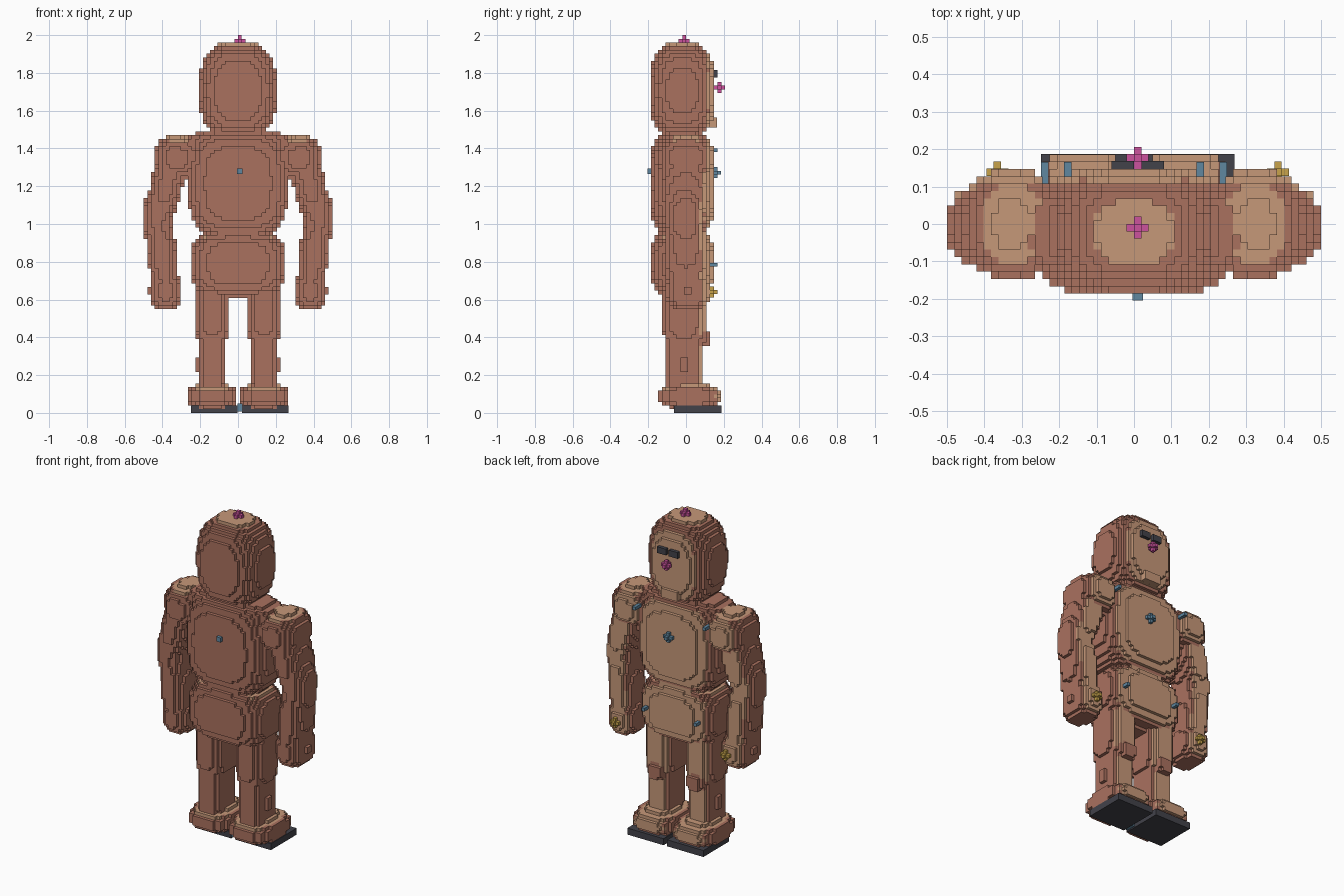
import bpy, bmesh, math
from mathutils import Vector

if "Cube" in bpy.data.objects:
    bpy.data.objects.remove(bpy.data.objects["Cube"], do_unlink=True)

V = 2 / 102  # block size
H = V / 2


def srgb(*c):
    return tuple(((x / 255 + 0.055) / 1.055) ** 2.4 for x in c) + (1.0,)


def material(name, col):
    m = bpy.data.materials.new(name)
    m.use_nodes = True
    m.diffuse_color = col
    b = m.node_tree.nodes["Principled BSDF"]
    b.inputs["Base Color"].default_value = col
    b.inputs["Roughness"].default_value = 0.8
    return m


MATS = {
    "brown": material("reddish brown", srgb(170, 113, 95)),
    "tan": material("light tan", srgb(198, 152, 121)),
    "dark": material("charcoal", srgb(66, 66, 74)),
    "blue": material("steel blue", srgb(96, 135, 160)),
    "pink": material("magenta", srgb(204, 82, 157)),
    "gold": material("ochre yellow", srgb(200, 164, 75)),
}


def add_object(name, bm, colours):
    mesh = bpy.data.meshes.new(name)
    bm.to_mesh(mesh)
    bm.free()
    for c in colours:
        mesh.materials.append(MATS[c])
    bpy.context.scene.collection.objects.link(bpy.data.objects.new(name, mesh))


# Ornaments: plain boxes, or three crossed bars
def bars(name, colour, centre, sizes):
    bm = bmesh.new()
    for size in sizes:
        new = bmesh.ops.create_cube(bm, size=1)["verts"]
        bmesh.ops.scale(bm, vec=size, verts=new)
        bmesh.ops.translate(bm, vec=centre, verts=new)
    add_object(name, bm, [colour])


def box(name, colour, lo, hi):
    lo, hi = Vector(lo), Vector(hi)
    bars(name, colour, (lo + hi) / 2, [hi - lo])


def cross(name, colour, centre):
    bars(name, colour, centre, [(3 * V, V, V), (V, 3 * V, V), (V, V, 3 * V)])


# Fur parts: rounded solids filled with blocks
def blob(c, r, p=3.0, lean=0.0):
    """Rounded solid; p sets how boxy it is, lean shifts x with height."""
    c, r = Vector(c), Vector(r)

    def normal_inside(q):
        d = q - c
        d.x -= lean * d.z
        u = [d[i] / r[i] for i in range(3)]
        if sum(abs(a) ** p for a in u) > 1:
            return None
        n = Vector([math.copysign(abs(u[i]) ** (p - 1) / r[i], u[i]) for i in range(3)])
        n.z -= lean * n.x
        return n.normalized()
    e = Vector((r.x + abs(lean) * r.z, r.y, r.z))
    return c - e, c + e, normal_inside


def cell_centre(i, j, k):
    return Vector((i * V, j * V, k * V + H))


PARTS = []   # (name, cells)
TAKEN = {}   # occupied cell -> colour


def part(name, shapes, front=0.68, top=0.82):
    """Blocks turn tan where the surface faces the face side or up beyond the limits."""
    cells = []
    for lo, hi, normal_inside in shapes:
        rng = [range(math.floor(lo[a] / V) - 1, math.ceil(hi[a] / V) + 2) for a in range(3)]
        for i in rng[0]:
            for j in rng[1]:
                for k in rng[2]:
                    if (i, j, k) in TAKEN:
                        continue
                    n = normal_inside(cell_centre(i, j, k))
                    if n is None:
                        continue
                    TAKEN[i, j, k] = "tan" if n.y > front or n.z > top else "brown"
                    cells.append((i, j, k))
    PARTS.append((name, cells))


SIDES = (("left", 1), ("right", -1))
ALL_BROWN = (2, 2)

# Crosses and studs, set half a block off centre
cross("crown_ornament", "pink", (H, -H, 2 - 1.5 * V))
cross("nose", "pink", (H, 0.177, 1.723))
cross("chest_gem", "blue", (H, 0.156, 1.272))
box("back_gem", "blue", (-0.004, -0.205, 1.266), (0.024, -0.15, 1.294))
box("heel_gem", "blue", (-0.003, -0.058, 0.008), (0.023, 0.0, 0.05))
for side, s in SIDES:
    cross(side + "_hand_gem", "gold", (s * 0.375 + H, 0.138, 0.64))
    x = s * 0.04 + H
    box(side + "_eye", "dark", (x - 0.03, 0.1, 1.776), (x + 0.03, 0.168, 1.814))
    for name, gx, gz in (("shoulder", 0.2385, 1.39), ("hip", 0.177, 0.785)):
        box(f"{side}_{name}_gem", "blue", (s * gx - H, 0.09, gz - H), (s * gx + H, 0.166, gz + H))

# Soles
box("left_sole", "dark", (0.022, -0.063, 0), (0.268, 0.187, 0.04))
box("right_sole", "dark", (-0.249, -0.063, 0), (-0.003, 0.187, 0.04))

# Head with face plate and chin
box("chin", "tan", (-0.055, 0.08, 1.51), (0.055, 0.165, 1.565))
part("head", [blob((0, -0.02, 1.705), (0.207, 0.176, 0.262), 2.65)], 0.83, 0.88)

# Body
part("chest", [blob((0, -0.02, 1.215), (0.262, 0.17, 0.285), 3.5)], 0.72, 0.95)
part("collar", [blob((0, -0.02, 1.42), (0.285, 0.13, 0.082), 2.8)], *ALL_BROWN)
part("waist", [blob((0, -0.02, 0.94), (0.18, 0.13, 0.12))])
part("pelvis", [blob((0, -0.02, 0.79), (0.25, 0.168, 0.175), 3.4)])

# Limbs
for side, s in SIDES:
    part(side + "_shoulder", [blob((s * 0.325, 0, 1.35), (0.122, 0.147, 0.117), 2.5)])
    part(side + "_upper_arm", [blob((s * 0.375, -0.005, 1.22), (0.088, 0.12, 0.25), 2.4, -s * 0.22)])
    part(side + "_forearm", [blob((s * 0.425, -0.005, 1.03), (0.08, 0.10, 0.17), 2.2),
                             blob((s * 0.40, 0, 0.83), (0.077, 0.108, 0.26), 2.5, s * 0.1)])
    part(side + "_hand", [blob((s * 0.385, 0.01, 0.645), (0.086, 0.115, 0.105), 2.5)])
    part(side + "_knee", [blob((s * 0.135, 0.07, 0.40), (0.05, 0.06, 0.05))], *ALL_BROWN)
    part(side + "_thigh", [blob((s * 0.137, -0.01, 0.545), (0.09, 0.118, 0.24), 2.8)])
    part(side + "_shin", [blob((s * 0.14, -0.01, 0.25), (0.076, 0.105, 0.2), 2.8)])
    part(side + "_foot", [blob((s * 0.137, 0.02, 0.088), (0.137, 0.172, 0.066), 2.7)])

# Corners of one block face for each of six directions
FACES = []
for axis in range(3):
    a, b = (axis + 1) % 3, (axis + 2) % 3
    for sign in (1, -1):
        quad = []
        for p, q in ((0, 0), (1, 0), (1, 1), (0, 1))[::sign]:
            corner = [0, 0, 0]
            corner[axis], corner[a], corner[b] = (sign + 1) // 2, p, q
            quad.append(corner)
        step = [0, 0, 0]
        step[axis] = sign
        FACES.append((step, quad))

# Turn the visible block faces of every part into a mesh
for name, cells in PARTS:
    used = sorted({TAKEN[c] for c in cells})
    bm = bmesh.new()
    verts = {}
    for c in cells:
        for step, quad in FACES:
            if tuple(c[a] + step[a] for a in range(3)) in TAKEN:
                continue
            corners = []
            for q in quad:
                key = tuple(c[a] + q[a] for a in range(3))
                if key not in verts:
                    verts[key] = bm.verts.new(cell_centre(*key) - Vector((H, H, H)))
                corners.append(verts[key])
            bm.faces.new(corners).material_index = used.index(TAKEN[c])
    add_object(name, bm, used)
